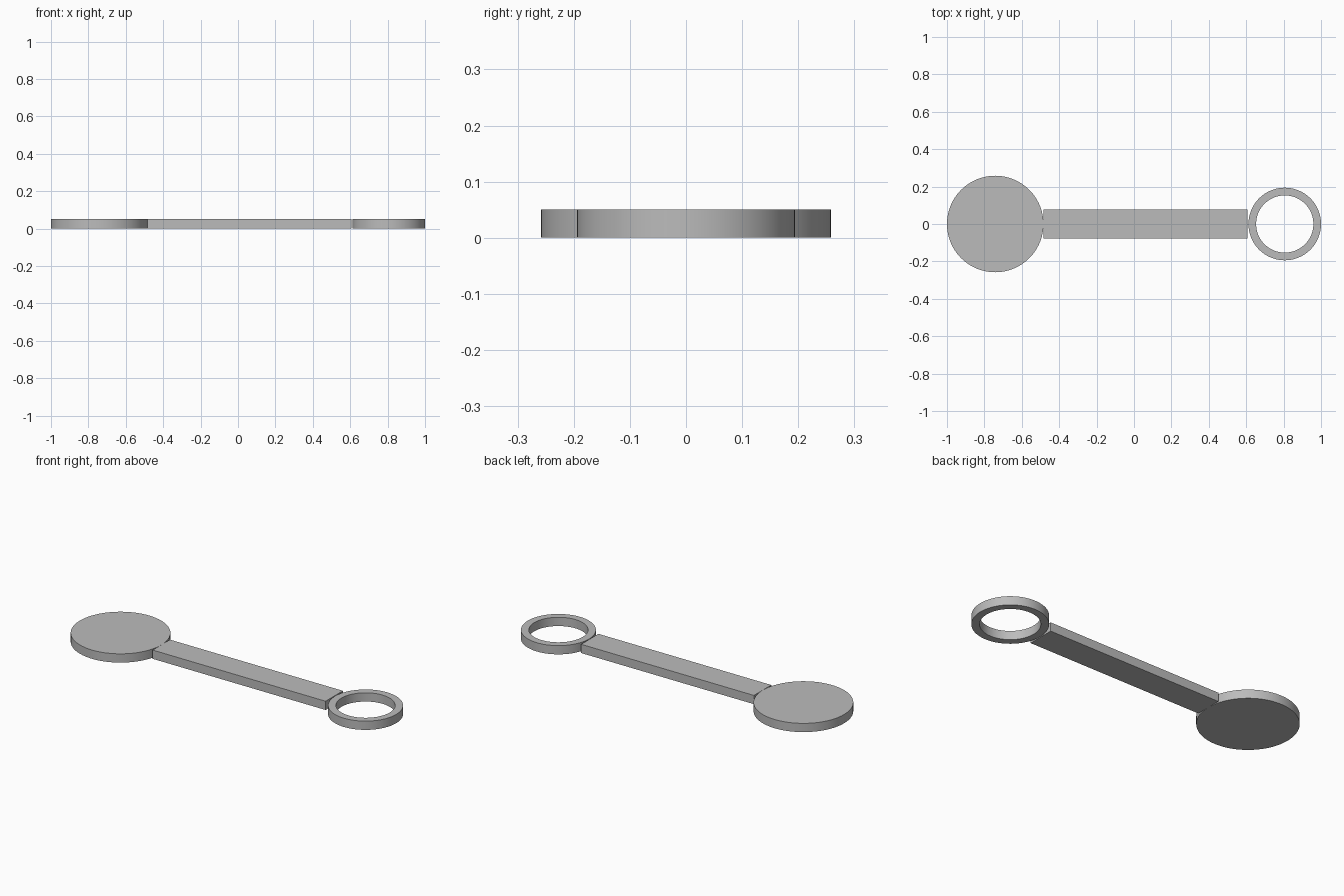
import bpy
import bmesh
import math

HEIGHT = 0.05
SEGMENTS = 96

cube = bpy.data.objects.get("Cube")
if cube:
    bpy.data.objects.remove(cube, do_unlink=True)

# Single plain colour
grey = bpy.data.materials.new("plain_grey")
grey.use_nodes = True
colour = (0.5, 0.5, 0.5, 1)
grey.diffuse_color = colour
grey.node_tree.nodes["Principled BSDF"].inputs["Base Color"].default_value = colour


def circle(bm, x, radius, z):
    """Ring of vertices around a vertical axis at x."""
    angles = [2 * math.pi * i / SEGMENTS for i in range(SEGMENTS)]
    return [bm.verts.new((x + radius * math.cos(a), radius * math.sin(a), z)) for a in angles]


def bridge(bm, lower, upper):
    """Band of quads joining two closed loops."""
    for i in range(len(lower)):
        j = (i + 1) % len(lower)
        bm.faces.new((lower[i], lower[j], upper[j], upper[i]))


def finish(name, bm):
    bmesh.ops.recalc_face_normals(bm, faces=bm.faces)
    mesh = bpy.data.meshes.new(name)
    bm.to_mesh(mesh)
    bm.free()
    mesh.materials.append(grey)
    obj = bpy.data.objects.new(name, mesh)
    bpy.context.collection.objects.link(obj)
    bpy.ops.object.select_all(action="DESELECT")
    obj.select_set(True)
    bpy.context.view_layer.objects.active = obj
    bpy.ops.object.shade_smooth_by_angle(angle=math.radians(30))


# Solid round end
bm = bmesh.new()
bottom, top = [circle(bm, -0.742, 0.258, z) for z in (0, HEIGHT)]
bridge(bm, bottom, top)
bm.faces.new(bottom)
bm.faces.new(top)
finish("round_paddle", bm)

# Straight handle between the two ends
bm = bmesh.new()
left, right, half_width = -0.484, 0.608, 0.078
corners = [(left, -half_width), (right, -half_width), (right, half_width), (left, half_width)]
bottom, top = [[bm.verts.new((x, y, z)) for x, y in corners] for z in (0, HEIGHT)]
bridge(bm, bottom, top)
bm.faces.new(bottom)
bm.faces.new(top)
finish("handle_bar", bm)

# Open ring end: outer wall, top, inner wall, underside
bm = bmesh.new()
section = [(0.194, 0), (0.194, HEIGHT), (0.153, HEIGHT), (0.153, 0)]
loops = [circle(bm, 0.806, r, z) for r, z in section]
for i in range(len(loops)):
    bridge(bm, loops[i], loops[(i + 1) % len(loops)])
finish("hanging_ring", bm)
